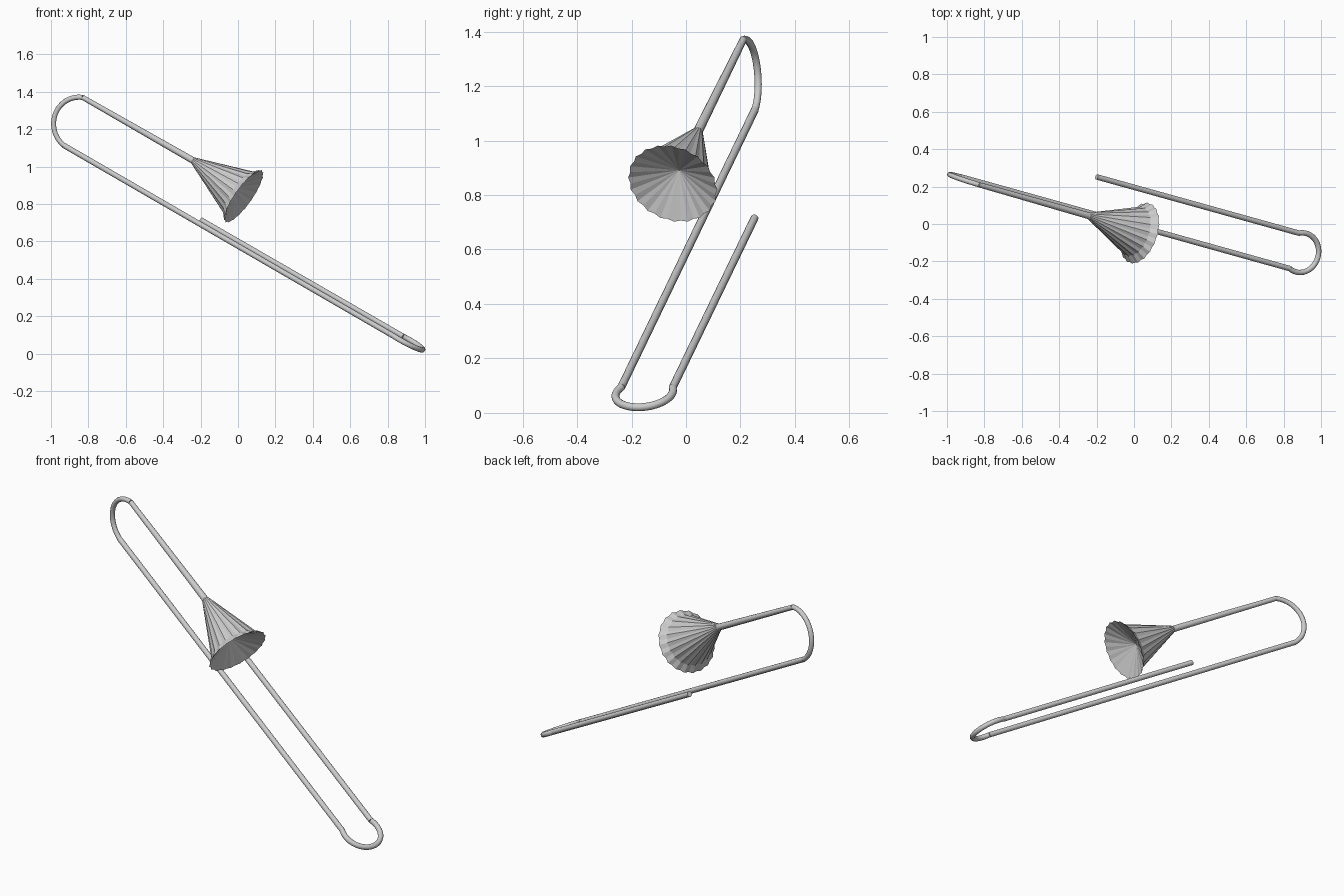
import bpy, bmesh
from math import asin, pi, cos, sin, hypot
from mathutils import Vector

if "Cube" in bpy.data.objects:
    bpy.data.objects.remove(bpy.data.objects["Cube"])

AXIS = Vector((0.842, -0.234, -0.487)).normalized()   # direction of all long tubes


def tube(name, points, radii):
    cu = bpy.data.curves.new(name, 'CURVE')
    cu.dimensions = '3D'
    cu.bevel_depth = 1.0
    cu.bevel_resolution = 4
    cu.use_fill_caps = True
    sp = cu.splines.new('POLY')
    sp.points.add(len(points) - 1)
    for i, (pt, p) in enumerate(zip(sp.points, points)):
        pt.co = (*p, 1.0)
        f = i / (len(points) - 1)
        pt.radius = radii[0] * (1 - f) + radii[1] * f
    sp.use_smooth = True
    ob = bpy.data.objects.new(name, cu)
    bpy.context.collection.objects.link(ob)
    return ob


def arc(a, b, out, shift, n=24):
    """Circular arc from a to b bulging along out, centre shifted along out."""
    mid, half = (a + b) / 2, (b - a).length / 2
    u = (a - b).normalized()
    v = (out - u * out.dot(u)).normalized()
    r = hypot(half, shift)
    t = asin(shift / r)
    angles = [-t + (pi + 2 * t) * i / n for i in range(n + 1)]
    return [mid + v * shift + (u * cos(g) + v * sin(g)) * r for g in angles]


# Key points along the instrument
slide_end = Vector((-0.20, 0.252, 0.716))
slide_right = Vector((0.882, -0.049, 0.093))
slide_left = Vector((0.832, -0.238, 0.094))
bend_low = Vector((-0.93, 0.253, 1.113))
bend_top = Vector((-0.83, 0.210, 1.370))
bell_neck = Vector((-0.235, 0.042, 1.030))

# Straight tubes and bends
tube("mouth_tube", [slide_end, slide_right], (0.0145, 0.0145))
tube("slide_bend", arc(slide_right, slide_left, AXIS, 0.043), (0.0145, 0.0145))
tube("long_tube", [slide_left, bend_low], (0.0145, 0.0145))
tube("tuning_bend", arc(bend_low, bend_top, -AXIS, -0.036), (0.0135, 0.0135))
tube("bell_tube", [bend_top, bell_neck], (0.0135, 0.018))

# Pleated bell: outer cone, flared rim, then a shallow conical mouth
bell_axis = Vector((0.79, -0.27, -0.56)).normalized()
side = bell_axis.cross(Vector((0, 0, 1))).normalized()
up = side.cross(bell_axis)
LOBES = 20
profile = [(-0.01, 0.017), (0.305, 0.138), (0.338, 0.170)]
bm = bmesh.new()
rings = []
for t, r in profile:
    ring = []
    for i in range(LOBES * 2):
        g = pi * i / LOBES
        k = r * (1.0 if i % 2 else 0.96)
        ring.append(bm.verts.new(bell_neck + bell_axis * t + (side * cos(g) + up * sin(g)) * k))
    rings.append(ring)
apex = bm.verts.new(bell_neck + bell_axis * 0.25)
n = LOBES * 2
for lo, hi in zip(rings, rings[1:]):
    for i in range(n):
        j = (i + 1) % n
        bm.faces.new((lo[i], lo[j], hi[j], hi[i]))
for i in range(n):
    bm.faces.new((rings[-1][i], rings[-1][(i + 1) % n], apex))
bm.faces.new(rings[0])
bmesh.ops.recalc_face_normals(bm, faces=bm.faces)
me = bpy.data.meshes.new("bell")
bm.to_mesh(me)
bm.free()
bpy.context.collection.objects.link(bpy.data.objects.new("bell", me))
